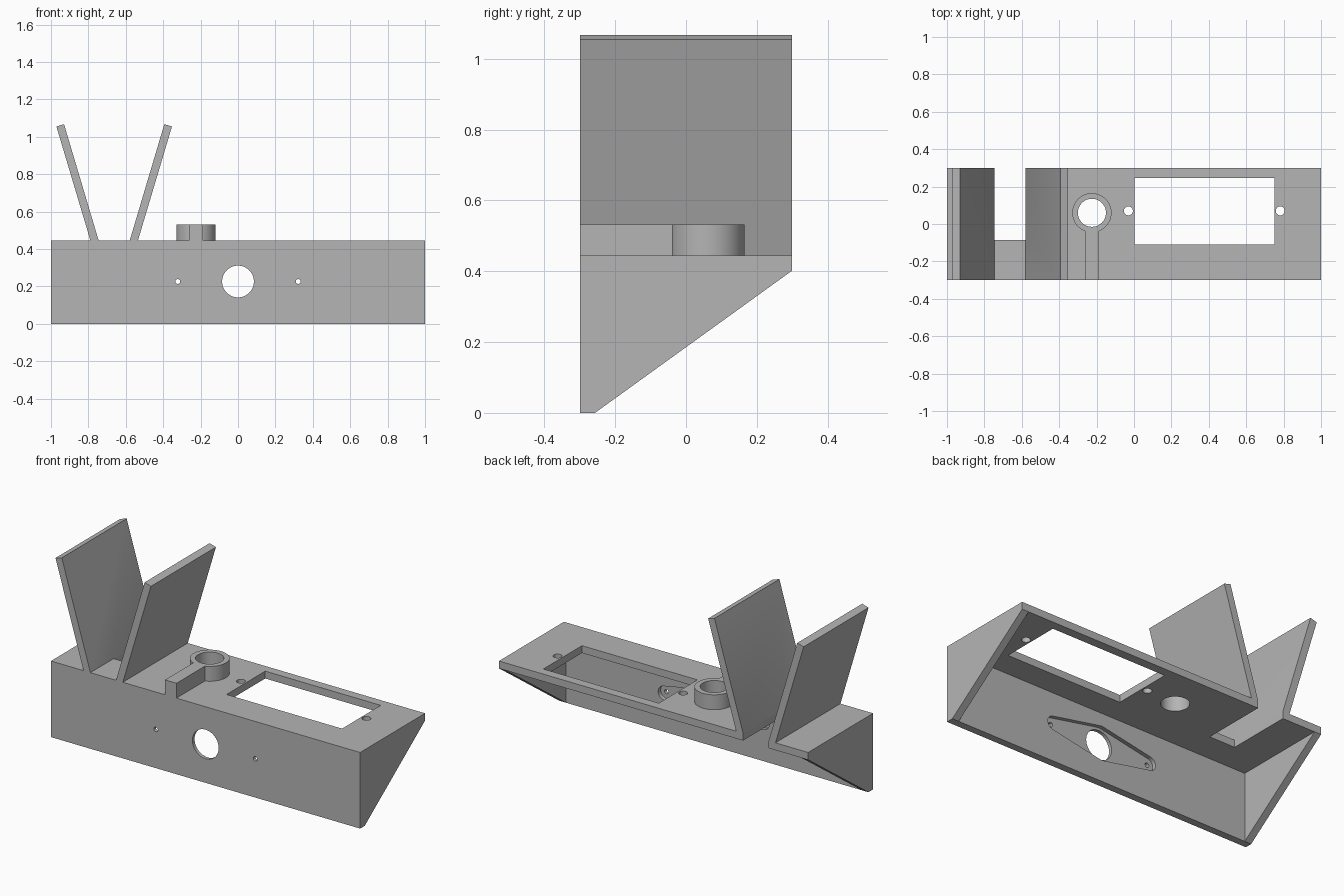
import bpy, bmesh, math
from mathutils import Vector
from mathutils.geometry import convex_hull_2d

cube = bpy.data.objects.get("Cube")
if cube:
    bpy.data.objects.remove(cube, do_unlink=True)

grey = bpy.data.materials.new("plain grey")
grey.use_nodes = True
colour = (0.46, 0.46, 0.46, 1)
grey.diffuse_color = colour
grey.node_tree.nodes["Principled BSDF"].inputs["Base Color"].default_value = colour


def prism(name, points, axis, start, end):
    """Extrude a 2D outline along one axis; the outline uses the other two axes in order."""
    def place(p, d):
        co = list(p)
        co.insert("xyz".index(axis), d)
        return co
    bm = bmesh.new()
    face = bm.faces.new([bm.verts.new(place(p, start)) for p in points])
    top = bmesh.ops.extrude_face_region(bm, geom=[face])
    shift = Vector(place((0, 0), end - start))
    bmesh.ops.translate(bm, vec=shift, verts=[g for g in top["geom"] if isinstance(g, bmesh.types.BMVert)])
    bmesh.ops.recalc_face_normals(bm, faces=bm.faces)
    mesh = bpy.data.meshes.new(name)
    bm.to_mesh(mesh)
    bm.free()
    mesh.materials.append(grey)
    obj = bpy.data.objects.new(name, mesh)
    bpy.context.collection.objects.link(obj)
    return obj


def rect(a0, a1, b0, b1):
    return [(a0, b0), (a1, b0), (a1, b1), (a0, b1)]


def circle(a, b, r, n=48):
    return [(a + r * math.cos(i * math.tau / n), b + r * math.sin(i * math.tau / n)) for i in range(n)]


def combine(target, tool, operation):
    mod = target.modifiers.new(tool.name, "BOOLEAN")
    mod.operation, mod.solver, mod.object = operation, "EXACT", tool
    bpy.context.view_layer.objects.active = target
    bpy.ops.object.modifier_apply(modifier=mod.name)
    bpy.data.objects.remove(tool, do_unlink=True)


TOP, WALL, DEPTH = 0.445, 0.043, 0.3
UNDER = TOP - WALL
SINK = TOP - 0.02

# Wedge-shaped housing, open along its sloping underside
body = prism("housing", [(-DEPTH, 0), (-0.257, 0), (DEPTH, UNDER), (DEPTH, TOP), (-DEPTH, TOP)], "x", -1, 1)
combine(body, prism("cavity", rect(-DEPTH + WALL, 0.5, -0.2, UNDER), "x", -1 + WALL, 1 - WALL), "DIFFERENCE")

# Pair of leaning plates, mirrored about the slot
MID = -0.662
for side, name in ((-1, "outer_plate"), (1, "inner_plate")):
    outline = [(0.083, SINK), (0.127, SINK), (0.127, TOP), (0.309, 1.055), (0.268, 1.067), (0.083, TOP)]
    combine(body, prism(name, [(MID + side * x, z) for x, z in outline], "y", -DEPTH, DEPTH), "UNION")

# Round socket with a bar running to the front edge
SX, SY, RIM = -0.225, 0.06, 0.532
combine(body, prism("socket", circle(SX, SY, 0.105, 64), "z", SINK, RIM), "UNION")
combine(body, prism("socket_bar", rect(SX - 0.037, SX + 0.037, -DEPTH, SY - 0.05), "z", SINK, RIM), "UNION")

# Openings through the top
top_cuts = [("socket_bore", circle(SX, SY, 0.075, 64)),
            ("window", rect(0.003, 0.75, -0.11, 0.247)),
            ("plate_slot", rect(MID - 0.083, MID + 0.083, -0.085, 0.4)),
            ("screw_hole_a", circle(-0.03, 0.07, 0.024, 32)),
            ("screw_hole_b", circle(0.782, 0.07, 0.024, 32))]
for name, outline in top_cuts:
    combine(body, prism(name, outline, "z", 0.36, 0.6), "DIFFERENCE")

# Tapered recess behind the front wall
HZ = 0.226
cloud = circle(0, HZ, 0.1) + circle(-0.32, HZ, 0.04) + circle(0.32, HZ, 0.04)
recess = [cloud[i] for i in convex_hull_2d(cloud)]
combine(body, prism("recess", recess, "y", -DEPTH + 0.02, -0.2), "DIFFERENCE")

# Openings through the front wall
for name, x, r in (("shaft_hole", 0, 0.085), ("left_pin_hole", 0.322, 0.013), ("right_pin_hole", -0.322, 0.013)):
    combine(body, prism(name, circle(x, HZ, r), "y", -0.4, -0.2), "DIFFERENCE")

# Smooth the round walls, keep corners crisp
for o in bpy.context.selected_objects:
    o.select_set(False)
body.select_set(True)
bpy.context.view_layer.objects.active = body
bpy.ops.object.shade_smooth_by_angle(angle=math.radians(30))
